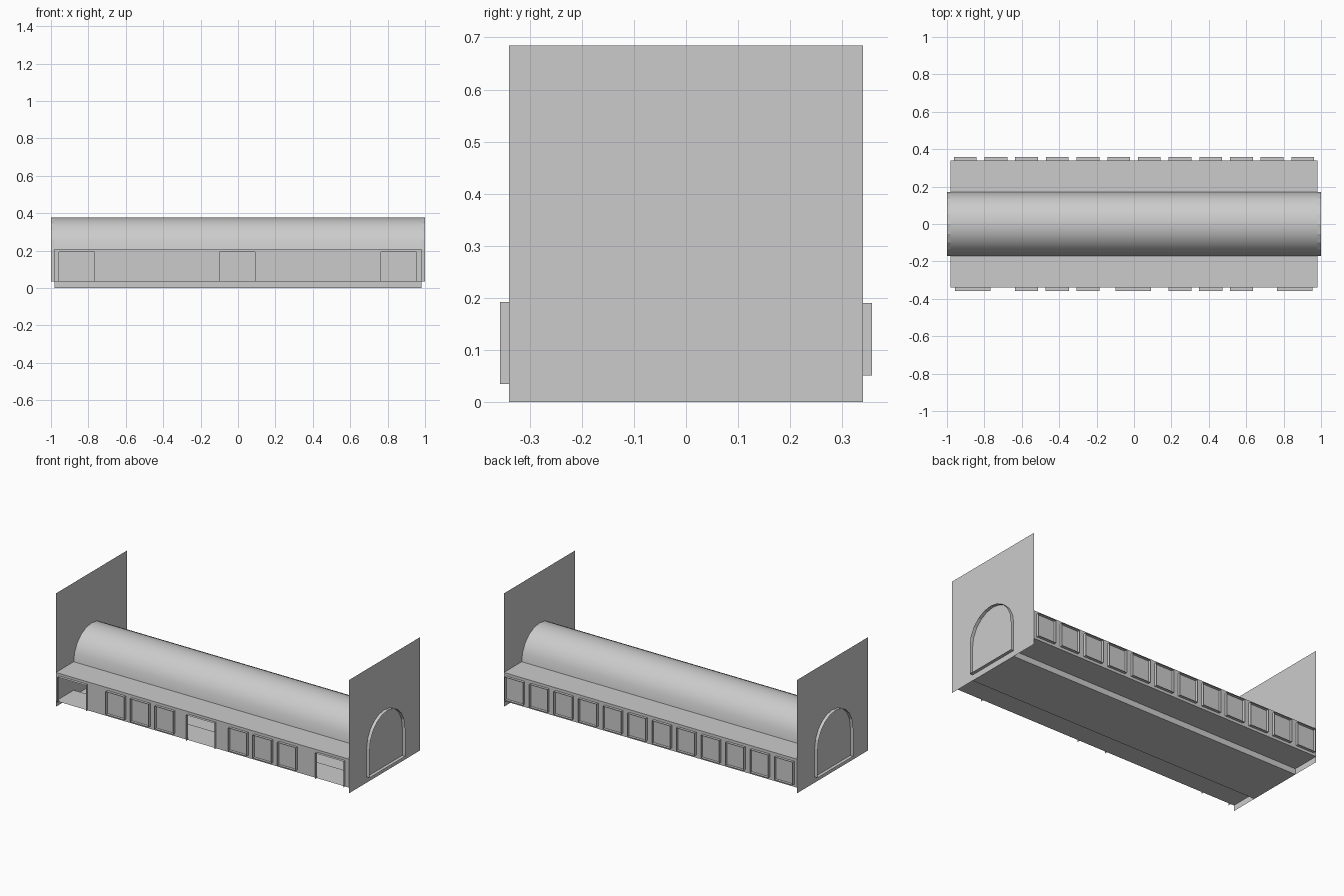
import bpy, math

if "Cube" in bpy.data.objects:
    bpy.data.objects.remove(bpy.data.objects["Cube"])

L, W, R = 0.98, 0.34, 0.17          # half length, half width, vault radius
FLOOR, ROOF, TOP = 0.035, 0.207, 0.685
WIN_Z, DOOR_Z = (0.051, 0.19), (FLOOR, 0.192)


def make(name, faces, smooth=False):
    """Build an object from a list of faces given as corner points."""
    verts, index, polys = [], {}, []
    for f in faces:
        ids = []
        for p in f:
            k = tuple(round(c, 5) for c in p)
            if k not in index:
                index[k] = len(verts)
                verts.append(k)
            ids.append(index[k])
        polys.append(ids)
    me = bpy.data.meshes.new(name)
    me.from_pydata(verts, [], polys)
    me.update()
    ob = bpy.data.objects.new(name, me)
    bpy.context.collection.objects.link(ob)
    if smooth:
        for p in me.polygons:
            p.use_smooth = True
    return ob


def extrude_x(profile, x0, x1, closed=False):
    """Sheet swept along x from a (y, z) profile."""
    pts = profile + profile[:1] if closed else profile
    return [[(x0, *a), (x1, *a), (x1, *b), (x0, *b)] for a, b in zip(pts, pts[1:])]


def wall(name, y, openings):
    """Flat side wall with rectangular openings (x0, x1, z0, z1)."""
    xs = sorted({-L, L, *(v for o in openings for v in o[:2])})
    zs = sorted({FLOOR, ROOF, *(v for o in openings for v in o[2:])})
    faces = []
    for x0, x1 in zip(xs, xs[1:]):
        for z0, z1 in zip(zs, zs[1:]):
            cx, cz = (x0 + x1) / 2, (z0 + z1) / 2
            if any(o[0] < cx < o[1] and o[2] < cz < o[3] for o in openings):
                continue
            f = [(x0, y, z0), (x1, y, z0), (x1, y, z1), (x0, y, z1)]
            faces.append(f if y < 0 else f[::-1])
    make(name, faces)


def frame(name, y, o, sill=True):
    """Thin rim standing out of the wall around an opening."""
    x0, x1, z0, z1 = o
    out = y + math.copysign(0.017, y)
    pts = [(x0, z0), (x0, z1), (x1, z1), (x1, z0)]
    if sill:
        pts.append(pts[0])
    make(name, [[(a[0], y, a[1]), (a[0], out, a[1]), (b[0], out, b[1]), (b[0], y, b[1])]
                for a, b in zip(pts, pts[1:])])


def pane(name, y, o):
    x0, x1, z0, z1 = o
    f = [(x0, y, z0), (x1, y, z0), (x1, y, z1), (x0, y, z1)]
    make(name, [f if y < 0 else f[::-1]])


def opening(cx, width, zr):
    return (cx - width / 2, cx + width / 2, *zr)


# Side walls, windows and doors
doors = [opening(c, 0.19, DOOR_Z) for c in (-0.863, -0.003, 0.86)]
front_windows = [opening(s * c, 0.124, WIN_Z) for s in (-1, 1) for c in (0.246, 0.41, 0.574)]
back_windows = [opening(0.164 * (i - 5.5), 0.122, WIN_Z) for i in range(12)]
wall("front_wall", -W, doors + front_windows)
wall("back_wall", W, back_windows)
for o in doors:
    frame("door_frame", -W, o, sill=False)
for y, side, wins in ((-W, "front", front_windows), (W, "back", back_windows)):
    for o in wins:
        frame(side + "_window_frame", y, o)
        pane(side + "_window_pane", y, o)

# Raised side floors with a sunken channel between them
make("floor", extrude_x([(-W, FLOOR), (-R, FLOOR), (-R, 0), (R, 0), (R, FLOOR), (W, FLOOR)], -L, L))

# Flat side roofs
for s, n in ((-1, "front_roof"), (1, "back_roof")):
    make(n, extrude_x([(s * W, ROOF), (s * R, ROOF)], -L, L))

# Barrel vault, ten segments
arc = [(R * math.cos(math.pi * i / 10), ROOF + R * math.sin(math.pi * i / 10)) for i in range(11)]
make("barrel_vault", extrude_x(arc, -L, L), smooth=True)

# End walls with projecting tunnel arches
arch = [(R, FLOOR)] + arc + [(-R, FLOOR)]
for s, n in ((-1, "left"), (1, "right")):
    x = s * L
    f = [(x, -W, 0), (x, W, 0), (x, W, TOP), (x, -W, TOP)]
    make(n + "_end_wall", [f if s > 0 else f[::-1]])
    make(n + "_tunnel_arch", extrude_x(arch, x, s * 1.0, closed=True))
